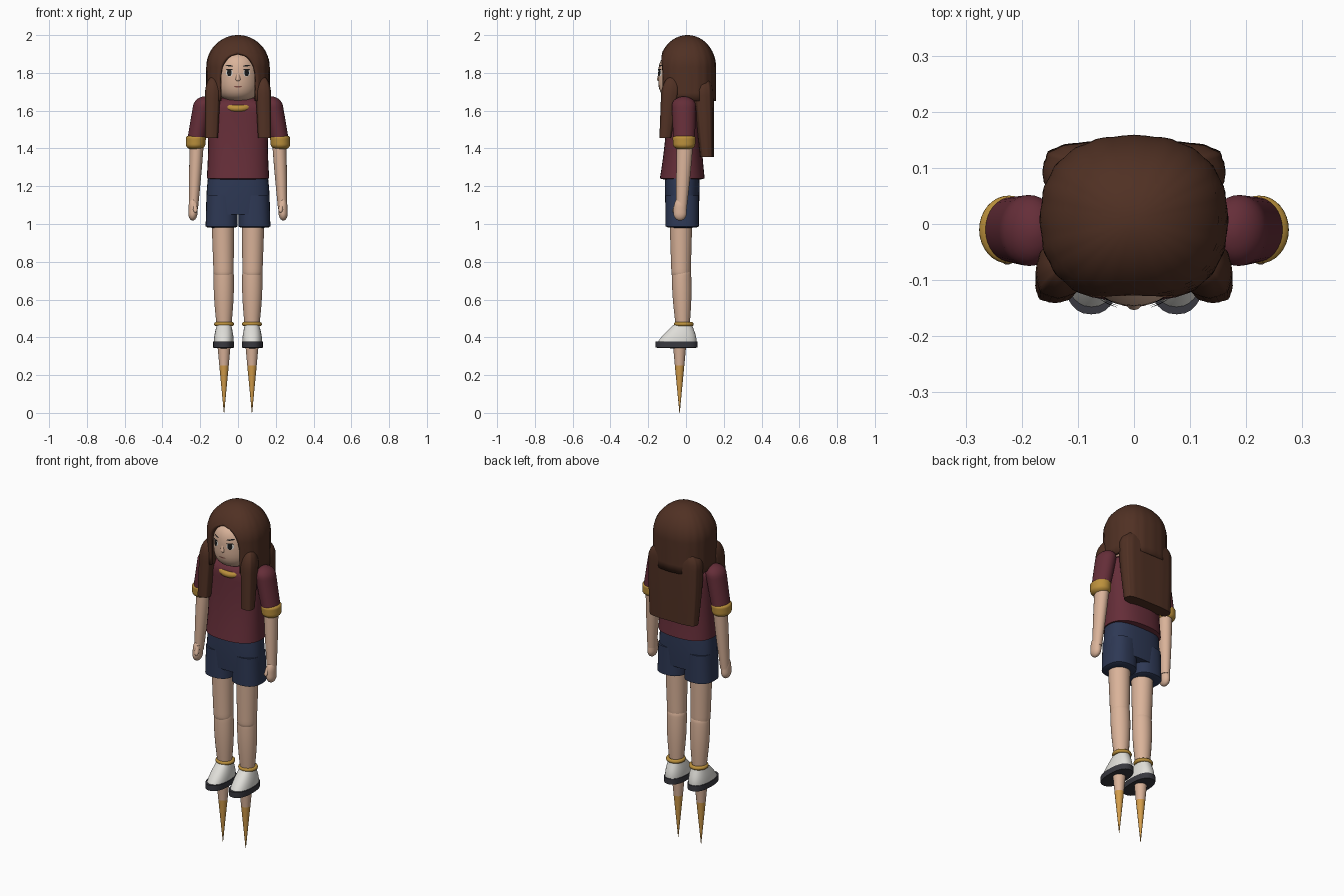
import bpy, bmesh, math
from math import sin, cos, pi, sqrt, radians

if "Cube" in bpy.data.objects:
    bpy.data.objects.remove(bpy.data.objects["Cube"])


def material(name, red, green, blue):
    mat = bpy.data.materials.new(name)
    mat.use_nodes = True
    mat.diffuse_color = (red, green, blue, 1)
    mat.node_tree.nodes["Principled BSDF"].inputs["Base Color"].default_value = mat.diffuse_color
    return mat


hair_brown = material("hair brown", 0.08, 0.03, 0.017)
skin = material("skin", 0.7, 0.45, 0.32)
maroon = material("maroon cloth", 0.13, 0.027, 0.04)
gold = material("gold trim", 0.5, 0.28, 0.045)
navy = material("navy cloth", 0.027, 0.04, 0.09)
white = material("white", 0.75, 0.74, 0.7)
charcoal = material("charcoal sole", 0.04, 0.04, 0.05)
orange = material("orange spike", 0.66, 0.34, 0.07)
black = material("black detail", 0.01, 0.01, 0.01)
lip_red = material("lip", 0.25, 0.09, 0.07)


def finish(name, bm, mat):
    bmesh.ops.recalc_face_normals(bm, faces=bm.faces)
    mesh = bpy.data.meshes.new(name)
    bm.to_mesh(mesh)
    bm.free()
    mesh.materials.append(mat)
    obj = bpy.data.objects.new(name, mesh)
    bpy.context.collection.objects.link(obj)
    bpy.ops.object.select_all(action="DESELECT")
    obj.select_set(True)
    bpy.context.view_layer.objects.active = obj
    bpy.ops.object.shade_smooth_by_angle(angle=radians(50))
    return obj


def power(value, p):
    return math.copysign(abs(value) ** (2 / p), value)


def mix(a, b, t):
    return [u + (v - u) * t for u, v in zip(a, b)]


def loft(name, mat, rings, p=2, ripple=0, count=32):
    """Closed skin over level rings, each a centre and a (half width, half depth)."""
    bm = bmesh.new()
    loops = []
    for (x, y, z), (width, depth) in rings:
        loop = []
        for k in range(count):
            angle = 2 * pi * k / count
            wave = 1 + ripple * cos(angle * count / 4)
            loop.append(bm.verts.new((x + width * wave * power(cos(angle), p),
                                      y + depth * wave * power(sin(angle), p), z)))
        loops.append(loop)
    for upper, lower in zip(loops, loops[1:]):
        for k in range(count):
            bm.faces.new((upper[k - 1], upper[k], lower[k], lower[k - 1]))
    bm.faces.new(loops[0])
    bm.faces.new(loops[-1])
    return finish(name, bm, mat)


def tube(name, mat, top, bottom, top_size, bottom_size, bulge=0, round_top=0, round_bottom=0, side=1, **shape):
    """Tapering tube with an optional bulge and rounded ends."""
    rings = []
    steps = 20
    height = top[2] - bottom[2]
    for i in range(steps + 1):
        t = (1 - cos(pi * i / steps)) / 2
        x, y, z = mix(top, bottom, t)
        scale = 1 + bulge * sin(pi * t)
        for radius, distance in ((round_top, t * height), (round_bottom, (1 - t) * height)):
            if distance < radius:
                scale *= sqrt(max(1 - (1 - distance / radius) ** 2, 0.01))
        rings.append(((side * x, y, z), [scale * size for size in mix(top_size, bottom_size, t)]))
    return loft(name, mat, rings, **shape)


def torus(name, mat, centre, major, minor, tilt=0):
    bpy.ops.mesh.primitive_torus_add(location=centre, rotation=(tilt, 0, 0), major_radius=major,
                                     minor_radius=minor, major_segments=32, minor_segments=10)
    obj = bpy.context.object
    obj.name = name
    obj.data.materials.append(mat)
    bpy.ops.object.shade_smooth()


# Head, with a front surface the face details can follow
head_width, head_depth, head_height = 0.115, 0.127, 0.13
head_y, head_z = -0.02, 1.78


def head_scale(z):
    return max(1 - abs((z - head_z) / head_height) ** 3, 0.0001) ** (1 / 3)


def face_y(x, z):
    scale = head_scale(z)
    return head_y - head_depth * scale * sqrt(1 - (x / (head_width * scale)) ** 2)


levels = [head_z + head_height * cos(pi * k / 18) for k in range(19)]
loft("head", skin, [((0, head_y, z), (head_width * head_scale(z), head_depth * head_scale(z))) for z in levels])
tube("neck", skin, top=(0, 0, 1.72), bottom=(0, 0, 1.58), top_size=(0.055, 0.055), bottom_size=(0.065, 0.06))
tube("nose", skin, top=(0, -0.138, 1.81), bottom=(0, -0.142, 1.755), top_size=(0.006, 0.006),
     bottom_size=(0.016, 0.014), round_bottom=0.015)


def plate(name, mat, x, z, width, height, tilt=0, lift=0.003):
    """Thin oval laid on the face."""
    bm = bmesh.new()

    def point(u, v):
        px, pz = x + u * cos(tilt) - v * sin(tilt), z + u * sin(tilt) + v * cos(tilt)
        return bm.verts.new((px, face_y(px, pz) - lift, pz))

    hub = point(0, 0)
    rim = [point(width * cos(pi * k / 9), height * sin(pi * k / 9)) for k in range(18)]
    for k in range(18):
        bm.faces.new((hub, rim[k - 1], rim[k]))
    finish(name, bm, mat)


plate("mouth", lip_red, x=0, z=1.727, width=0.022, height=0.004)


# Hair cap: a domed shell with an arched opening for the face
def hair_cap(width=0.157, depth=0.14, dome_base=1.83, dome_height=0.16, arch_width=0.092, arch_base=1.78,
             arch_height=0.12, hem=1.65, centre_y=0.008, p=2.4, rows=24, columns=60):
    bm = bmesh.new()
    arcs = [pi / 2 * k / rows for k in range(1, rows + 1)]
    profile = [(dome_base + dome_height * cos(a), sin(a)) for a in arcs]
    profile += [(dome_base + (hem - dome_base) * k / 4, 1) for k in range(1, 5)]
    grid = []
    for z, scale in profile:
        rise = max((z - arch_base) / arch_height, 0)
        gap = arch_width * sqrt(max(1 - rise * rise, 0))
        start = math.asin((gap / (width * scale)) ** (p / 2))
        row = []
        for k in range(columns + 1):
            angle = start + 2 * (pi - start) * k / columns
            reach = scale * (1 + 0.008 * cos(20 * angle))
            row.append(bm.verts.new((width * reach * power(sin(angle), p),
                                     centre_y - depth * reach * power(cos(angle), p), z)))
        grid.append(row)
    bm.faces.new(grid[0][:-1])
    for upper, lower in zip(grid, grid[1:]):
        for k in range(columns):
            bm.faces.new((upper[k], upper[k + 1], lower[k + 1], lower[k]))
    bmesh.ops.remove_doubles(bm, verts=bm.verts, dist=0.0002)
    shell = finish("hair_cap", bm, hair_brown).modifiers.new("thickness", "SOLIDIFY")
    shell.thickness, shell.offset = 0.02, 0


hair_cap()
tube("hair_back", hair_brown, top=(0, 0.085, 1.8), bottom=(0, 0.11, 1.355), top_size=(0.16, 0.06),
     bottom_size=(0.148, 0.037), bulge=0.04, round_top=0.1, p=3.6, ripple=0.012, count=56)

# Shirt and hips
tube("shirt", maroon, top=(0, -0.008, 1.675), bottom=(0, -0.02, 1.23), top_size=(0.18, 0.09),
     bottom_size=(0.166, 0.12), bulge=-0.08, round_top=0.06, round_bottom=0.01, p=2.4)
torus("collar", gold, centre=(0, -0.02, 1.635), major=0.08, minor=0.018, tilt=radians(17))
tube("shorts_hips", navy, top=(0, -0.02, 1.28), bottom=(0, -0.02, 1.05), top_size=(0.155, 0.09),
     bottom_size=(0.168, 0.087), bulge=0.03, p=2.6)

for side, label in ((1, "left_"), (-1, "right_")):
    # Eyes and brows
    eye = side * 0.046
    plate(label + "eye_white", white, eye, z=1.8, width=0.018, height=0.019)
    plate(label + "pupil", black, eye, z=1.8, width=0.012, height=0.018, lift=0.006)
    plate(label + "upper_lid", black, eye, z=1.817, width=0.019, height=0.004, lift=0.007)
    plate(label + "eyebrow", black, eye, z=1.838, width=0.02, height=0.004, tilt=side * 0.15)

    # Front lock of hair
    tube(label + "hair_lock", hair_brown, top=(0.132, -0.075, 1.78), bottom=(0.141, -0.11, 1.455),
         top_size=(0.042, 0.052), bottom_size=(0.034, 0.03), round_top=0.1, side=side, p=2.8, ripple=0.03)

    # Sleeve, arm and hand
    tube(label + "sleeve", maroon, top=(0.178, -0.012, 1.675), bottom=(0.218, -0.01, 1.46),
         top_size=(0.052, 0.065), bottom_size=(0.048, 0.058), round_top=0.05, side=side)
    tube(label + "cuff", gold, top=(0.222, -0.01, 1.475), bottom=(0.226, -0.01, 1.39),
         top_size=(0.054, 0.062), bottom_size=(0.05, 0.057), round_top=0.02, round_bottom=0.03, side=side)
    tube(label + "arm", skin, top=(0.218, -0.005, 1.43), bottom=(0.236, -0.024, 1.08),
         top_size=(0.037, 0.043), bottom_size=(0.024, 0.028), bulge=0.05, side=side)
    tube(label + "hand", skin, top=(0.236, -0.03, 1.14), bottom=(0.24, -0.032, 1.018),
         top_size=(0.025, 0.032), bottom_size=(0.024, 0.036), round_top=0.05, round_bottom=0.04, side=side)
    tube(label + "thumb", skin, top=(0.23, -0.045, 1.115), bottom=(0.225, -0.066, 1.06),
         top_size=(0.012, 0.012), bottom_size=(0.012, 0.012), round_bottom=0.02, side=side)

    # Shorts, thigh and calf
    tube(label + "shorts_leg", navy, top=(0.084, -0.02, 1.15), bottom=(0.087, -0.02, 0.978),
         top_size=(0.082, 0.088), bottom_size=(0.085, 0.088), round_bottom=0.008, side=side, p=2.5)
    tube(label + "thigh", skin, top=(0.08, -0.027, 1.02), bottom=(0.076, -0.026, 0.7),
         top_size=(0.06, 0.06), bottom_size=(0.052, 0.05), round_bottom=0.04, side=side)
    tube(label + "calf", skin, top=(0.076, -0.025, 0.78), bottom=(0.074, -0.017, 0.44),
         top_size=(0.052, 0.05), bottom_size=(0.037, 0.035), bulge=0.16, round_top=0.04, side=side)

    # Anklet, shoe and the spike under it
    torus(label + "anklet", gold, centre=(side * 0.074, -0.012, 0.47), major=0.042, minor=0.011)
    tube(label + "shoe", white, top=(0.074, -0.018, 0.465), bottom=(0.076, -0.05, 0.365),
         top_size=(0.038, 0.05), bottom_size=(0.053, 0.106), bulge=0.08, side=side, p=2.3)
    tube(label + "sole", charcoal, top=(0.076, -0.05, 0.378), bottom=(0.076, -0.05, 0.342),
         top_size=(0.056, 0.111), bottom_size=(0.056, 0.111), round_bottom=0.004, side=side, p=2.4)
    joint, joint_size = (0.074, -0.034, 0.25), (0.025, 0.025)
    tube(label + "spike_base", skin, top=(0.074, -0.034, 0.37), bottom=joint,
         top_size=(0.036, 0.036), bottom_size=joint_size, side=side)
    tube(label + "spike_tip", orange, top=joint, bottom=(0.074, -0.034, 0),
         top_size=joint_size, bottom_size=(0.001, 0.001), side=side)
